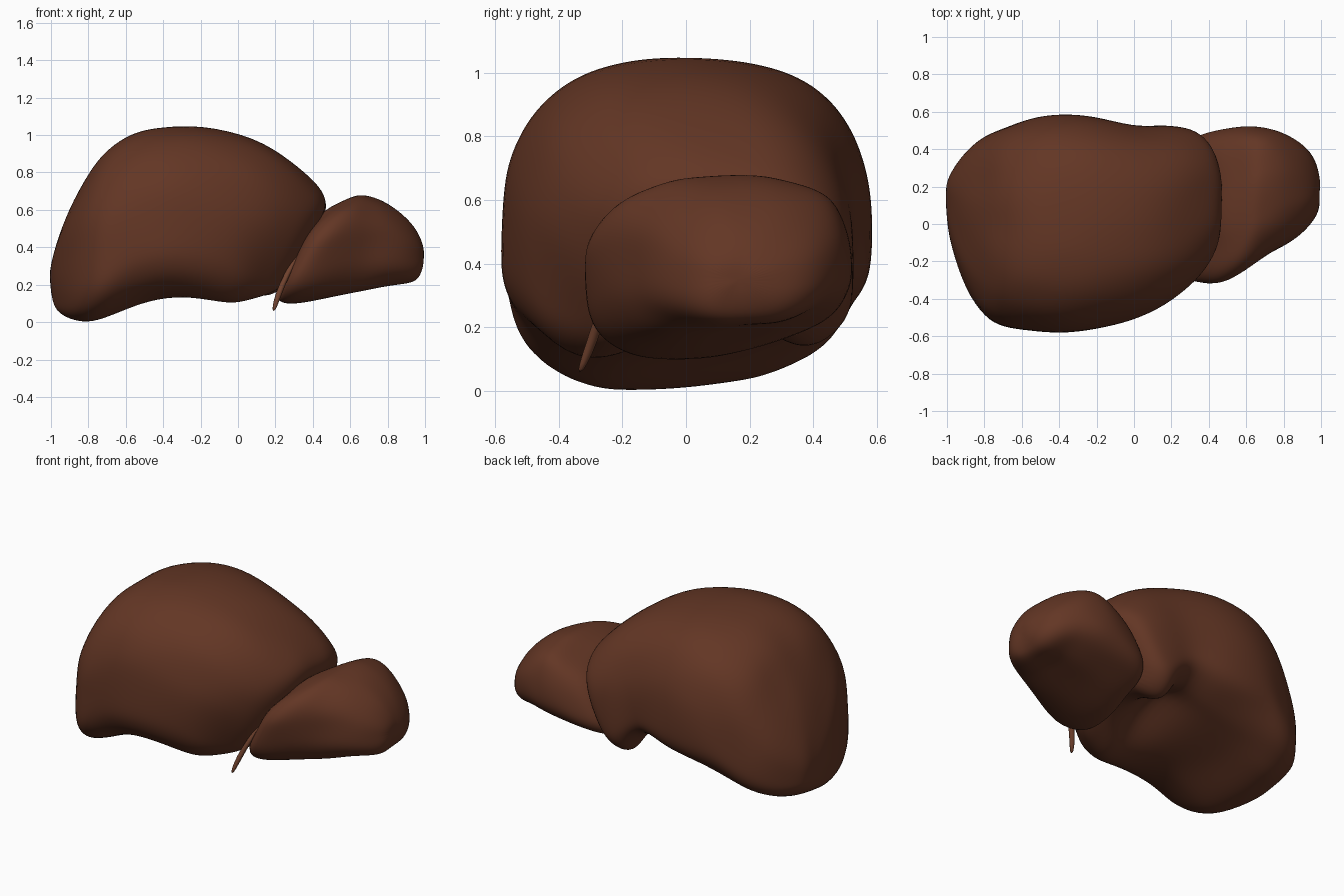
import bpy, bmesh, math
from mathutils import Vector, noise

if "Cube" in bpy.data.objects:
    bpy.data.objects.remove(bpy.data.objects["Cube"])


def material(name, color):
    m = bpy.data.materials.new(name)
    m.diffuse_color = (*color, 1)
    m.use_nodes = True
    m.node_tree.nodes["Principled BSDF"].inputs["Base Color"].default_value = m.diffuse_color
    return m


def ramp(v, a, b):
    t = max(0.0, min(1.0, (v - a) / (b - a)))
    return t * t * (3 - 2 * t)


def bump(v, a, b, c, d):
    return ramp(v, a, b) * (1 - ramp(v, c, d))


def finish(name, bm, mat, levels):
    bmesh.ops.recalc_face_normals(bm, faces=bm.faces)
    me = bpy.data.meshes.new(name)
    bm.to_mesh(me)
    bm.free()
    for p in me.polygons:
        p.use_smooth = True
    me.materials.append(mat)
    ob = bpy.data.objects.new(name, me)
    bpy.context.collection.objects.link(ob)
    sub = ob.modifiers.new("smooth", 'SUBSURF')
    sub.levels = sub.render_levels = levels
    return ob


def lobe(name, sections, lean, lift, n_top, n_low, waist, bumps, mat, segs=40):
    """Loft rounded sections (x, y0, y1, z_bottom, z_top) along x.
    waist is the relative height of the widest line; lean(x) tilts a
    section; lift(x, y) hollows the underside."""
    bm = bmesh.new()
    rings = []
    for x, y0, y1, z0, z1 in sections:
        yc, hy, zc = (y0 + y1) / 2, (y1 - y0) / 2, z0 + waist * (z1 - z0)
        ring = []
        for i in range(segs):
            a = 2 * math.pi * i / segs
            c, s = math.cos(a), math.sin(a)
            n, hz = (n_top, z1 - zc) if s > 0 else (n_low, zc - z0)
            u = math.copysign(abs(c) ** (2 / n), c)
            v = math.copysign(abs(s) ** (2 / n), s)
            y, z = yc + hy * u, zc + hz * v
            z += min(lift(x, y), hz) * max(0.0, min(1.0, 0.1 - v))
            p = Vector((x + lean(x) * (z - 0.5), y, z))
            p += noise.noise_vector(p * 5) * bumps
            ring.append(bm.verts.new(p))
        rings.append(ring)
    for r, q in zip(rings, rings[1:]):
        for i in range(segs):
            j = (i + 1) % segs
            bm.faces.new((r[i], r[j], q[j], q[i]))
    # domed end caps
    for ring in (rings[0], rings[-1]):
        mid = sum((v.co for v in ring), Vector()) / segs
        tip = bm.verts.new(mid)
        for i in range(segs):
            bm.faces.new((ring[i], ring[(i + 1) % segs], tip))
    return finish(name, bm, mat, 2)


brown = material("liver brown", (0.125, 0.037, 0.018))
tan = material("ligament brown", (0.16, 0.053, 0.026))


def big_lift(x, y):
    # gentle rise to the back, a notch at the back, a hollow in the middle
    return (0.05 * ramp(y, -0.25, 0.5)
            + 0.15 * bump(x, -0.3, -0.02, 0.05, 0.3) * ramp(y, -0.2, 0.3)
            + 0.14 * bump(x, -0.35, 0.05, 0.35, 0.6) * bump(y, -0.35, 0.05, 0.12, 0.4))


# large lobe: tall dome, heavy low outer end, hollow underside
big = [
    (-1.00, 0.04, 0.21, 0.11, 0.27),
    (-0.98, -0.11, 0.27, 0.05, 0.40),
    (-0.90, -0.36, 0.39, 0.005, 0.61),
    (-0.80, -0.50, 0.47, -0.01, 0.80),
    (-0.70, -0.555, 0.52, 0.02, 0.93),
    (-0.56, -0.57, 0.565, 0.085, 1.02),
    (-0.40, -0.59, 0.595, 0.13, 1.045),
    (-0.20, -0.56, 0.58, 0.11, 1.06),
    (0.00, -0.515, 0.525, 0.075, 0.99),
    (0.15, -0.45, 0.535, 0.06, 0.865),
    (0.28, -0.36, 0.53, 0.06, 0.755),
    (0.37, -0.29, 0.51, 0.07, 0.68),
    (0.43, -0.16, 0.43, 0.13, 0.60),
]
lobe("large_lobe", big,
     lambda x: 0.52 * ramp(x, -0.25, 0.35),
     big_lift, 2.45, 3.3, 0.42, 0.016, brown)

# small lobe: lower wedge leaning on the large one and tapering outward
small = [
    (0.38, -0.22, 0.40, 0.16, 0.52),
    (0.42, -0.32, 0.47, 0.085, 0.595),
    (0.50, -0.325, 0.505, 0.075, 0.645),
    (0.60, -0.255, 0.53, 0.11, 0.68),
    (0.70, -0.18, 0.52, 0.145, 0.675),
    (0.80, -0.12, 0.485, 0.175, 0.635),
    (0.90, -0.05, 0.42, 0.195, 0.55),
    (0.965, 0.02, 0.35, 0.23, 0.47),
    (1.00, 0.08, 0.25, 0.30, 0.40),
]
lobe("small_lobe", small,
     lambda x: 0.52 * (1 - ramp(x, 0.42, 0.75)),
     lambda x, y: 0.07 * ramp(y, -0.2, 0.45) * (1 - ramp(x, 0.7, 0.95)),
     2.6, 2.8, 0.5, 0.02, brown)

# ligament: slim tapered cord following the seam, free at the front lower end
path = [(0.19, -0.335, 0.055, 0.009), (0.205, -0.31, 0.115, 0.018),
        (0.235, -0.28, 0.20, 0.019), (0.29, -0.25, 0.31, 0.017),
        (0.36, -0.17, 0.44, 0.014), (0.42, -0.07, 0.53, 0.008)]
bm = bmesh.new()
rings = []
for x, y, z, r in path:
    rings.append([bm.verts.new((x + r * math.cos(k * math.pi / 4),
                                y + r * math.sin(k * math.pi / 4), z)) for k in range(8)])
for a, b in zip(rings, rings[1:]):
    for k in range(8):
        bm.faces.new((a[k], a[(k + 1) % 8], b[(k + 1) % 8], b[k]))
bm.faces.new(rings[0])
bm.faces.new(rings[-1])
finish("ligament", bm, tan, 1)
